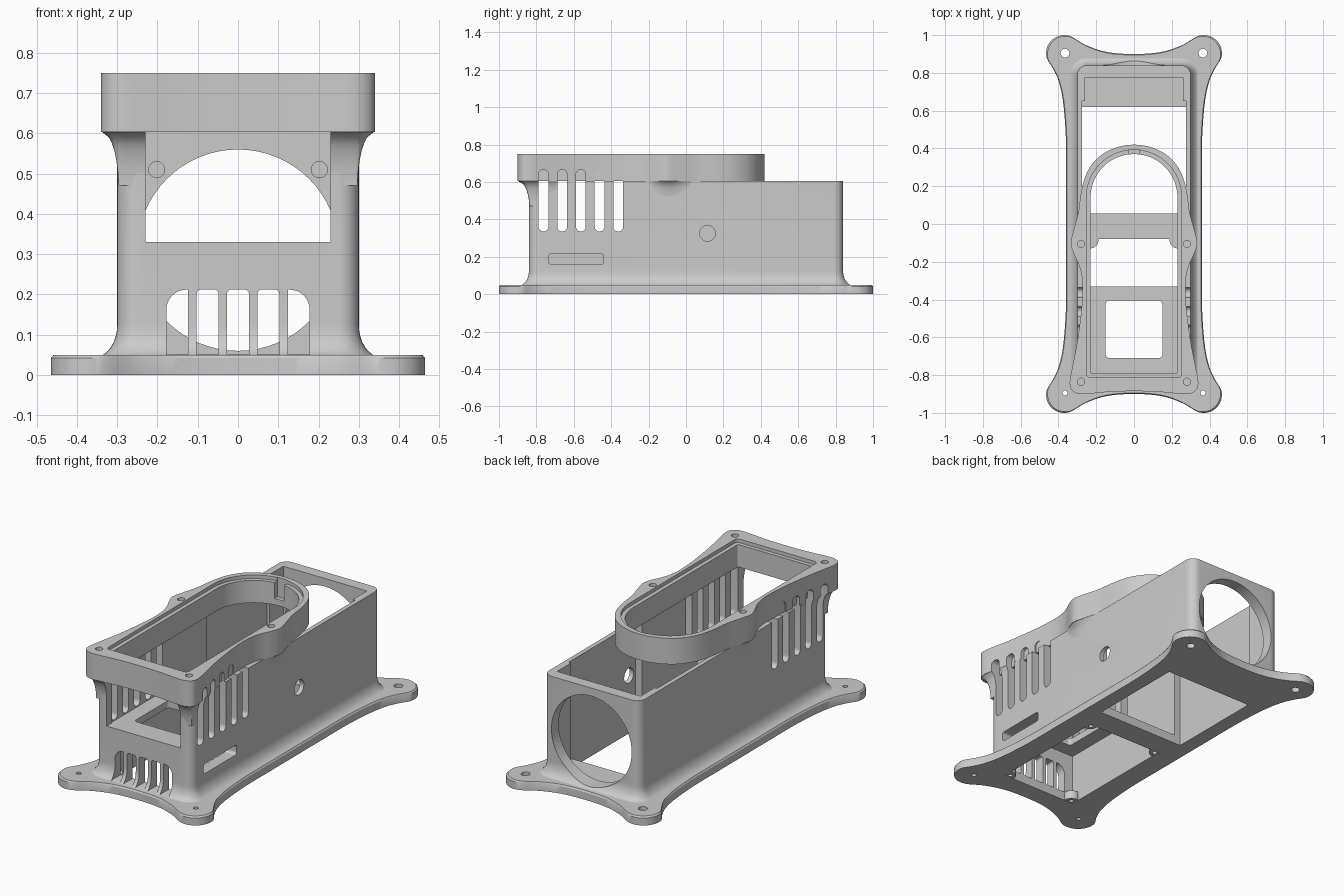
import bpy, bmesh, math
from mathutils import Vector

cube = bpy.data.objects.get("Cube")
if cube:
    bpy.data.objects.remove(cube, do_unlink=True)

grey = bpy.data.materials.new("plain grey")
grey.use_nodes = True
grey.diffuse_color = (0.6, 0.6, 0.6, 1)
grey.node_tree.nodes["Principled BSDF"].inputs["Base Color"].default_value = (0.6, 0.6, 0.6, 1)


def loft(name, layers):
    """Solid through a stack of closed 3D loops with equal point counts."""
    bm = bmesh.new()
    rows = [[bm.verts.new(p) for p in loop] for loop in layers]
    n = len(rows[0])
    for low, high in zip(rows, rows[1:]):
        for i in range(n):
            j = (i + 1) % n
            bm.faces.new((low[i], low[j], high[j], high[i]))
    bm.faces.new(rows[0][::-1])
    bm.faces.new(rows[-1])
    bmesh.ops.recalc_face_normals(bm, faces=bm.faces)
    mesh = bpy.data.meshes.new(name)
    bm.to_mesh(mesh)
    bm.free()
    mesh.materials.append(grey)
    ob = bpy.data.objects.new(name, mesh)
    bpy.context.collection.objects.link(ob)
    return ob


def at(points, h, axis="z"):
    if axis == "x":
        return [(h, a, b) for a, b in points]
    if axis == "y":
        return [(a, h, b) for a, b in points]
    return [(a, b, h) for a, b in points]


def prism(name, points, low, high, axis="z"):
    return loft(name, [at(points, low, axis), at(points, high, axis)])


def rect(x0, x1, y0, y1, radii=0.0, steps=8):
    """Rectangle with corner radii: lower left, lower right, upper right, upper left."""
    if not isinstance(radii, tuple):
        radii = (radii,) * 4
    pts = []
    corners = ((x0, y0, 1, 1), (x1, y0, -1, 1), (x1, y1, -1, -1), (x0, y1, 1, -1))
    for k, ((x, y, sx, sy), r) in enumerate(zip(corners, radii)):
        if r == 0:
            pts.append((x, y))
            continue
        for i in range(steps + 1):
            a = math.pi + math.pi / 2 * (k + i / steps)
            pts.append((x + sx * r + r * math.cos(a), y + sy * r + r * math.sin(a)))
    return pts


def circle(x, y, r, n=32):
    return [(x + r * math.cos(math.tau * i / n), y + r * math.sin(math.tau * i / n)) for i in range(n)]


def spline(points, steps=5):
    """Smooth closed curve through the points."""
    out, n = [], len(points)
    for i in range(n):
        a, b, c, d = (Vector(points[(i + k) % n]) for k in (-1, 0, 1, 2))
        for s in range(steps):
            t = s / steps
            p = 0.5 * (2 * b + (c - a) * t + (2 * a - 5 * b + 4 * c - d) * t * t
                       + (3 * b - a - 3 * c + d) * t ** 3)
            out.append((p.x, p.y))
    return out


def mirror(half):
    """Add the -x side to a half outline that starts and ends at x = 0."""
    return half + [(-x, y) for x, y in half[-2:0:-1]]


def cut(targets, points, low, high, axis="z"):
    tool = prism("cutter", points, low, high, axis)
    tool.hide_render = True
    for ob in targets:
        mod = ob.modifiers.new("cut", "BOOLEAN")
        mod.operation, mod.solver, mod.object = "DIFFERENCE", "EXACT", tool
        bpy.context.view_layer.objects.active = ob
        bpy.ops.object.modifier_apply(modifier=mod.name)
    bpy.data.objects.remove(tool, do_unlink=True)


# Base plate with four rounded ears
corner = [(0.36, 0.2), (0.36, 0.42), (0.367, 0.56), (0.379, 0.67), (0.4, 0.76), (0.43, 0.825)]
corner += [(0.37 + 0.095 * math.cos(math.radians(a)), 0.905 + 0.095 * math.sin(math.radians(a)))
           for a in range(-20, 121, 20)]
corner += [(0.25, 0.945), (0.14, 0.91)]
front_half = [(0, -0.9)] + [(x, -y) for x, y in corner[::-1]]
outline = spline(mirror(front_half + corner + [(0, 0.9)]))
inset = [(x * 0.985, y * 0.994) for x, y in outline]
base = loft("base_plate", [at(outline, 0), at(outline, 0.042), at(inset, 0.05)])

# Body with a flared foot
layers = []
for i in range(9):
    a = math.pi / 2 * i / 8
    d = 0.055 * (1 - math.sin(a))
    layers.append(at(rect(-0.3 - d, 0.3 + d, -0.84 - d, 0.84 + d, 0.05 + d), 0.045 + 0.08 * (1 - math.cos(a))))
layers.append(at(rect(-0.3, 0.3, -0.84, 0.84, 0.05), 0.605))
body = loft("body", layers)

# Collar, and the flare that carries it
collar_line = spline(mirror([
    (0, -0.885), (0.12, -0.888), (0.22, -0.897), (0.29, -0.9), (0.332, -0.877), (0.34, -0.83),
    (0.325, -0.75), (0.3, -0.62), (0.278, -0.45), (0.272, -0.32), (0.287, -0.23), (0.322, -0.15),
    (0.335, -0.1), (0.322, -0.04), (0.295, 0.06), (0.28, 0.17), (0.25, 0.27), (0.19, 0.352),
    (0.1, 0.403), (0, 0.42)]))
layers = []
for i in range(9):
    s = i / 8
    w = 0.05 + 0.95 * (1 - math.sqrt(1 - s * s))
    loop = []
    for x, y in collar_line:
        cx, cy = max(-0.295, min(0.295, x)), max(-0.835, y)
        loop.append((cx + (x - cx) * w, cy + (y - cy) * w))
    layers.append(at(loop, 0.47 + 0.136 * s))
flare = loft("collar_flare", layers)
walls = [body, flare]

collar = prism("top_collar", collar_line, 0.604, 0.75)
cut([collar], rect(-0.23, 0.23, -0.79, 0.37, (0.01, 0.01, 0.229, 0.229), 16), 0.5, 0.9)
cut([collar], rect(-0.252, 0.252, -0.812, 0.392, (0.02, 0.02, 0.251, 0.251), 16), 0.73, 0.9)
cut([collar], rect(-0.03, 0.03, 0.3, 0.395), 0.64, 0.9)

# Interior chambers and floor openings
cut(walls, rect(-0.235, 0.235, -0.79, 0.1), 0, 0.7)
cut(walls, rect(-0.275, 0.275, 0.055, 0.65), -0.01, 0.71)
cut([body], rect(-0.26, 0.26, 0.6, 0.775), -0.02, 0.72)
cut([base], rect(-0.235, 0.235, -0.79, -0.08), -0.1, 0.1)
cut([base], rect(-0.275, 0.275, 0.055, 0.62), -0.1, 0.1)

# Front window, front grille and round rear port
cut(walls, rect(-0.23, 0.23, 0.33, 0.69), -1, -0.7, "y")
for k in range(-2, 3):
    x = 0.0755 * k
    radii = {-2: (0, 0, 0, 0.05), 2: (0, 0, 0.05, 0)}.get(k, (0, 0, 0.01, 0.01))
    cut([body], rect(x - 0.027, x + 0.027, 0.051, 0.212, radii), -1, -0.7, "y")
cut([body], circle(0, 0.31, 0.25, 64), 0.7, 1, "y")

# Side vents, running up into the flare
for side in (-1, 1):
    for k in range(5):
        y = -0.762 + 0.1 * k
        cut(walls, rect(y - 0.026, y + 0.026, 0.335, 0.68, (0.025, 0.025, 0, 0)), side * 0.2, side * 0.4, "x")
        cut([collar], rect(y - 0.026, y + 0.026, 0.5, 0.665, 0.025), side * 0.275, side * 0.4, "x")

# Cable slot and round hole in the left wall only
cut([body], rect(-0.735, -0.44, 0.16, 0.215, 0.015), 0.2, 0.4, "x")
cut([body], circle(0.115, 0.325, 0.042), 0.2, 0.4, "x")

# Shelf behind the front grille
shelf = prism("shelf", rect(-0.24, 0.24, -0.82, -0.33), 0.29, 0.33)
cut([shelf], rect(-0.15, 0.15, -0.71, -0.405, 0.02), 0.2, 0.4)

# Screw lugs, plate holes, collar holes and blind holes in the end wall
parts = [base, body, flare, collar, shelf]
for side, label in ((1, "left"), (-1, "right")):
    for x, y, place, shift in ((0.232, -0.085, "middle", -0.01), (0.222, -0.785, "front", 0.01)):
        lug = prism(place + "_lug_" + label, circle(side * x, y, 0.044), 0.001, 0.049)
        cut([lug, base], circle(side * (x - 0.01), y + shift, 0.013, 16), -0.1, 0.045)
        parts.append(lug)
    cut([base], circle(side * 0.365, 0.905, 0.023), -0.1, 0.1)
    cut([base], circle(side * 0.365, -0.895, 0.013), -0.1, 0.1)
    for y in (-0.835, -0.105):
        cut([collar], circle(side * 0.28, y, 0.019), 0.64, 0.8)
    cut([body], circle(side * 0.202, 0.51, 0.02), 0.7, 0.8, "y")

for ob in parts:
    bpy.ops.object.select_all(action="DESELECT")
    ob.select_set(True)
    bpy.context.view_layer.objects.active = ob
    bpy.ops.object.shade_smooth_by_angle(angle=math.radians(30))
